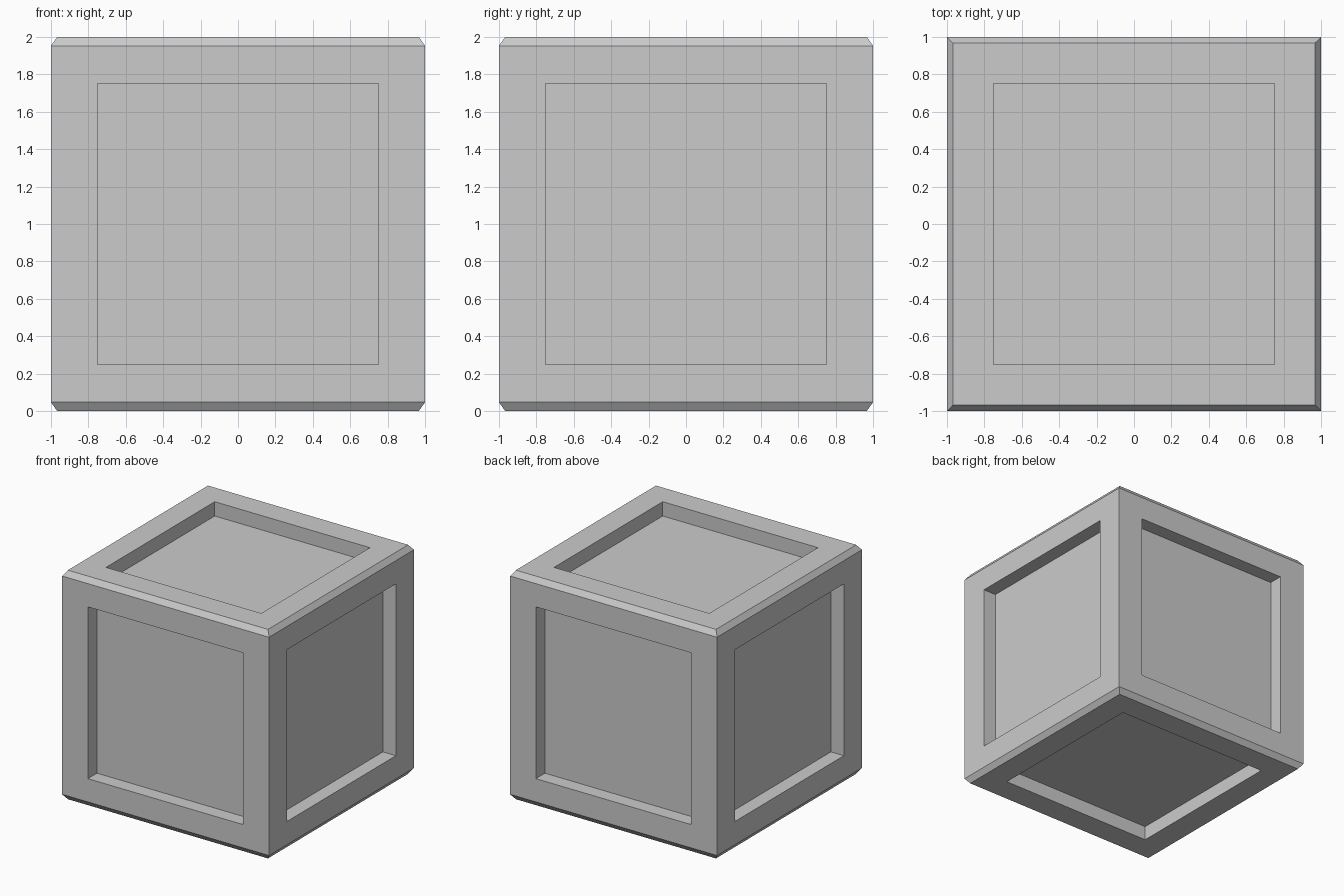
import bpy, bmesh
from mathutils import Matrix

if "Cube" in bpy.data.objects:
    bpy.data.objects.remove(bpy.data.objects["Cube"])

CHAMFER, PANEL, DEPTH = 0.047, 0.75, 0.125

# Crate block, slightly short so the chamfers complete its height
bm = bmesh.new()
bmesh.ops.create_cube(bm, size=2.0, matrix=Matrix.Diagonal((1, 1, 1 - CHAMFER, 1)))
bm.normal_update()
sides = list(bm.faces)

# Chamfered top and bottom rims
caps = [f for f in sides if abs(f.normal.z) > 0.9]
bmesh.ops.inset_individual(bm, faces=caps, thickness=CHAMFER, depth=CHAMFER)
bm.normal_update()

# Square recessed panel on each of the six sides
for face in sides:
    normal = face.normal.copy()
    bmesh.ops.inset_individual(bm, faces=[face], thickness=0.1)
    for v in face.verts:
        for i in range(3):
            if abs(normal[i]) < 0.5:
                v.co[i] = PANEL if v.co[i] > 0 else -PANEL
    new = bmesh.ops.extrude_discrete_faces(bm, faces=[face])["faces"][0]
    bmesh.ops.translate(bm, verts=new.verts, vec=-normal * DEPTH)

bmesh.ops.translate(bm, verts=bm.verts, vec=(0, 0, 1))
bmesh.ops.recalc_face_normals(bm, faces=bm.faces)
mesh = bpy.data.meshes.new("crate")
bm.to_mesh(mesh)
bm.free()
bpy.context.collection.objects.link(bpy.data.objects.new("crate", mesh))
